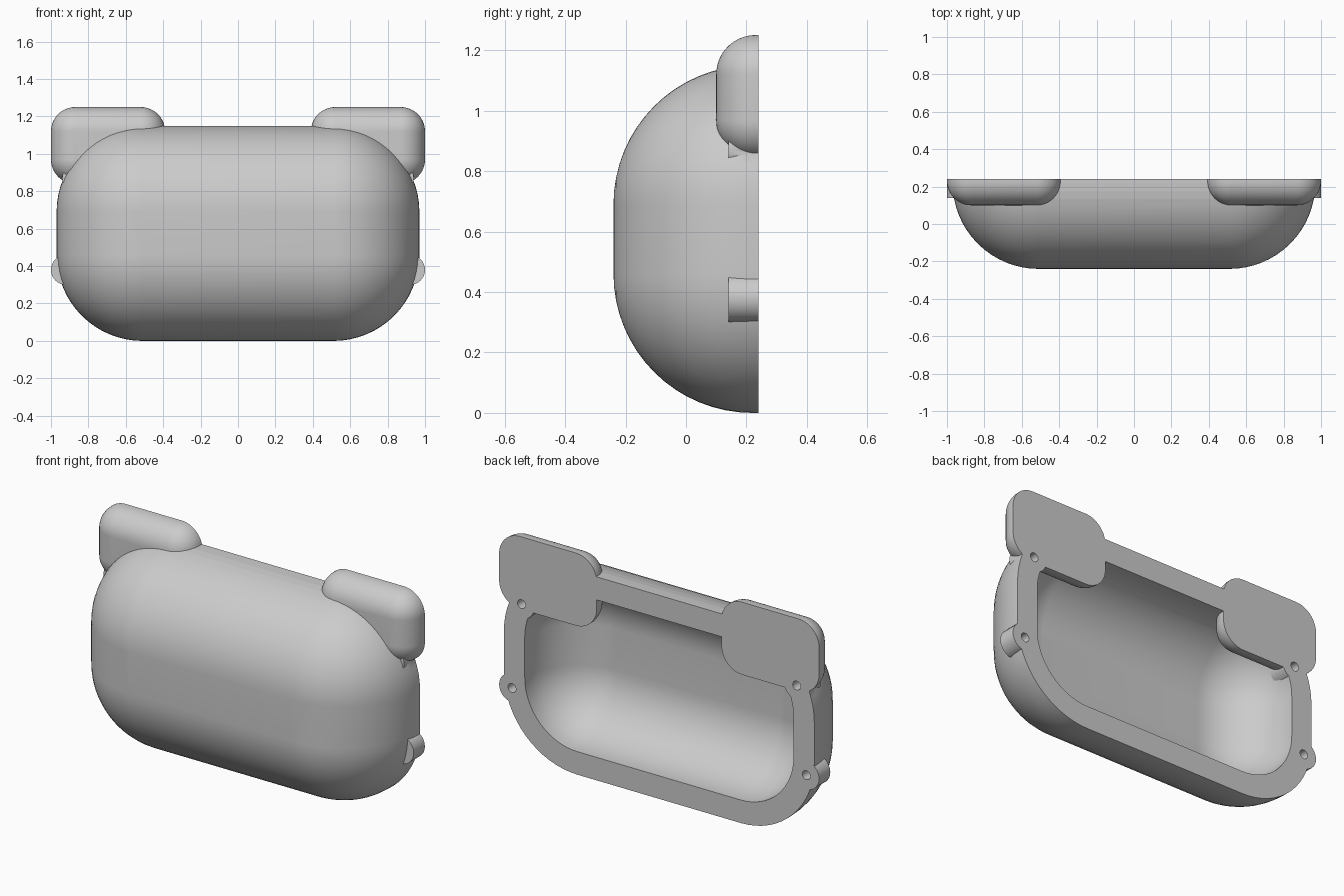
import bpy, bmesh, math
from mathutils import Matrix

cube = bpy.data.objects.get("Cube")
if cube:
    bpy.data.objects.remove(cube, do_unlink=True)

BACK = 0.24      # plane of the open back
OVER = 0.32      # solids overrun the back plane, then get trimmed flush

grey = bpy.data.materials.new("plain grey")
grey.use_nodes = True
colour = (0.6, 0.6, 0.6, 1)
grey.diffuse_color = colour
grey.node_tree.nodes["Principled BSDF"].inputs["Base Color"].default_value = colour


def finish(name, bm):
    bmesh.ops.remove_doubles(bm, verts=bm.verts, dist=1e-5)
    bmesh.ops.recalc_face_normals(bm, faces=bm.faces)
    mesh = bpy.data.meshes.new(name)
    bm.to_mesh(mesh)
    bm.free()
    mesh.materials.append(grey)
    obj = bpy.data.objects.new(name, mesh)
    bpy.context.collection.objects.link(obj)
    return obj


def pillow(name, x, z, half_x, half_z, r, y, steps=16):
    """Rounded rectangle block whose front edges roll over with radius r."""
    bm = bmesh.new()
    levels = [(r, OVER)]
    for i in range(steps + 1):
        t = math.pi / 2 * i / steps
        levels.append((r * math.cos(t), y - r * math.sin(t)))
    rings = []
    for radius, depth in levels:
        ring = []
        for corner, (sx, sz) in enumerate([(1, 1), (-1, 1), (-1, -1), (1, -1)]):
            for i in range(steps + 1):
                a = math.pi / 2 * (corner + i / steps)
                ring.append(bm.verts.new((x + sx * (half_x - r) + radius * math.cos(a), depth,
                                          z + sz * (half_z - r) + radius * math.sin(a))))
        rings.append(ring)
    n = len(rings[0])
    for a, b in zip(rings, rings[1:]):
        for i in range(n):
            j = (i + 1) % n
            bm.faces.new((a[i], a[j], b[j], b[i]))
    bm.faces.new(rings[0])
    bm.faces.new(rings[-1])
    return finish(name, bm)


def rod(name, x, z, r, front):
    bm = bmesh.new()
    place = Matrix.Translation((x, (front + OVER) / 2, z)) @ Matrix.Rotation(math.pi / 2, 4, "X")
    bmesh.ops.create_cone(bm, cap_ends=True, segments=32, radius1=r, radius2=r,
                          depth=OVER - front, matrix=place)
    return finish(name, bm)


def combine(target, tool, operation):
    tool.hide_render = True
    mod = target.modifiers.new(operation.lower(), "BOOLEAN")
    mod.operation = operation
    mod.solver = "EXACT"
    mod.object = tool
    bpy.context.view_layer.objects.active = target
    bpy.ops.object.modifier_apply(modifier=mod.name)
    bpy.data.objects.remove(tool, do_unlink=True)


# Hollow body
MID = 0.575
body = pillow("hollow_body", 0, MID, 0.97, MID, 0.46, 0.22)
combine(body, pillow("cavity", 0, MID, 0.84, MID - 0.13, 0.33, 0.22), "DIFFERENCE")

# Corner lugs and screw bosses
screws = [(0.86, 0.87), (0.92, 0.38)]
for side in (-1, 1):
    combine(body, pillow("corner_lug", side * 0.695, 1.045, 0.305, 0.205, 0.13, 0.23), "UNION")
    for x, z in screws:
        combine(body, rod("screw_boss", side * x, z, 0.08, 0.14), "UNION")

# Screw holes
for side in (-1, 1):
    for x, z in screws:
        combine(body, rod("screw_hole", side * x, z, 0.025, 0.16), "DIFFERENCE")

# Flush back plane
bm = bmesh.new()
bmesh.ops.create_cube(bm, size=1, matrix=Matrix.Translation((0, BACK + 0.5, MID))
                      @ Matrix.Diagonal((3, 1, 3, 1)))
combine(body, finish("back_trim", bm), "DIFFERENCE")

bpy.ops.object.select_all(action="DESELECT")
body.select_set(True)
bpy.context.view_layer.objects.active = body
bpy.ops.object.shade_smooth_by_angle(angle=math.radians(30))
